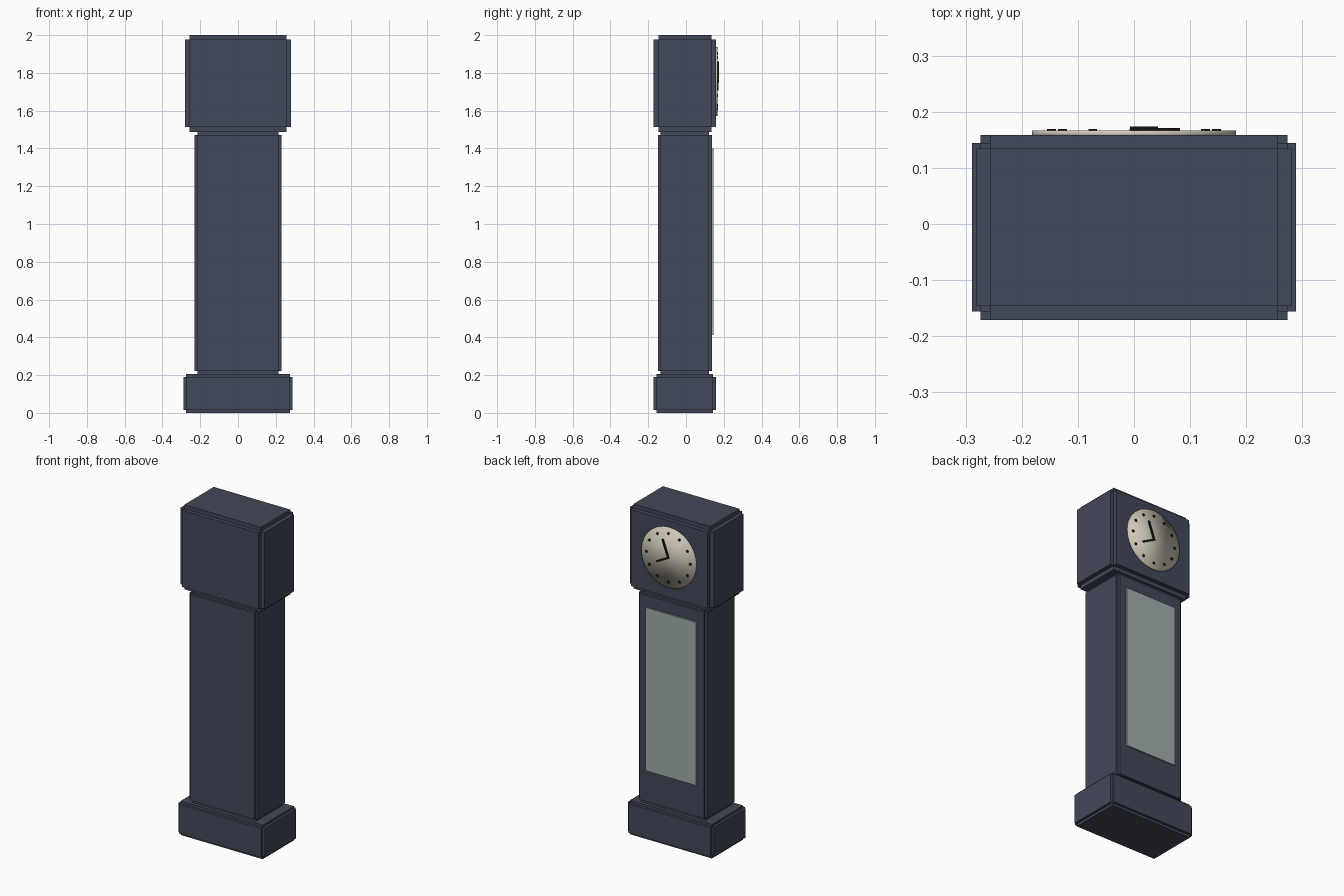
import bpy, bmesh, math
from mathutils import Matrix, Vector

if "Cube" in bpy.data.objects:
    bpy.data.objects.remove(bpy.data.objects["Cube"])

YC = -0.006          # depth centre of the case
FACE_Z, FACE_R = 1.755, 0.182


def material(name, rgb):
    m = bpy.data.materials.new(name)
    m.diffuse_color = (*rgb, 1)
    m.use_nodes = True
    m.node_tree.nodes["Principled BSDF"].inputs["Base Color"].default_value = m.diffuse_color
    return m


WOOD = material("dark_wood", (0.055, 0.065, 0.1))
GLASS = material("glass", (0.36, 0.42, 0.42))
DIAL = material("dial_metal", (0.62, 0.58, 0.48))
BLACK = material("black", (0.01, 0.01, 0.01))


def finish(bm, name, mat, smooth=False):
    me = bpy.data.meshes.new(name)
    bm.to_mesh(me)
    bm.free()
    me.materials.append(mat)
    ob = bpy.data.objects.new(name, me)
    bpy.context.collection.objects.link(ob)
    for p in me.polygons:
        p.use_smooth = smooth
    return ob


def add_box(bm, centre, size, rot=Matrix()):
    bmesh.ops.create_cube(bm, size=1, matrix=Matrix.Translation(centre) @ rot
                          @ Matrix.Diagonal((*size, 1)))


def stepped_block(name, half_x, half_y, z0, z1, step, zstep):
    """Block with square-notched edges: three crossing boxes."""
    bm = bmesh.new()
    inset = Vector((step, step, zstep)) * 2
    full = Vector((half_x * 2, half_y * 2, z1 - z0))
    for axis in range(3):
        size = full - inset
        size[axis] = full[axis]
        add_box(bm, (0, YC, (z0 + z1) / 2), size)
    return finish(bm, name, WOOD)


def add_disc(bm, x, z, r, y0, y1, n):
    m = Matrix.Translation((x, (y0 + y1) / 2, z)) @ Matrix.Rotation(-math.pi / 2, 4, 'X')
    bmesh.ops.create_cone(bm, cap_ends=True, segments=n, radius1=r, radius2=r,
                          depth=y1 - y0, matrix=m)


# Case: base, trunk, hood
stepped_block("base", 0.289, 0.165, 0.0, 0.206, 0.015, 0.015)
stepped_block("trunk", 0.229, 0.143, 0.204, 1.49, 0.014, 0.019)
stepped_block("hood", 0.281, 0.165, 1.488, 2.0, 0.0245, 0.0245)

# Glass door panel
bm = bmesh.new()
add_box(bm, (0, 0.138, 0.907), (0.34, 0.015, 0.987))
finish(bm, "door_glass", GLASS)

# Dial
bm = bmesh.new()
add_disc(bm, 0, FACE_Z, FACE_R, 0.155, 0.167, 48)
finish(bm, "dial", DIAL, True)

# Hour dots
bm = bmesh.new()
for i in range(12):
    a = i * math.tau / 12
    add_disc(bm, 0.147 * math.sin(a), FACE_Z + 0.147 * math.cos(a), 0.008, 0.163, 0.169, 12)
finish(bm, "hour_dots", BLACK)


# Hands (angle measured from upright towards +x)
def hand(name, angle, length, width, y0, y1):
    a = math.radians(angle)
    tail = 0.005
    mid = (length - tail) / 2
    bm = bmesh.new()
    add_box(bm, (mid * math.sin(a), (y0 + y1) / 2, FACE_Z + mid * math.cos(a)),
            (width, y1 - y0, length + tail), Matrix.Rotation(a, 4, 'Y'))
    finish(bm, name, BLACK)


hand("minute_hand", 20, 0.11, 0.011, 0.166, 0.174)
hand("hour_hand", 118, 0.09, 0.011, 0.166, 0.1715)
